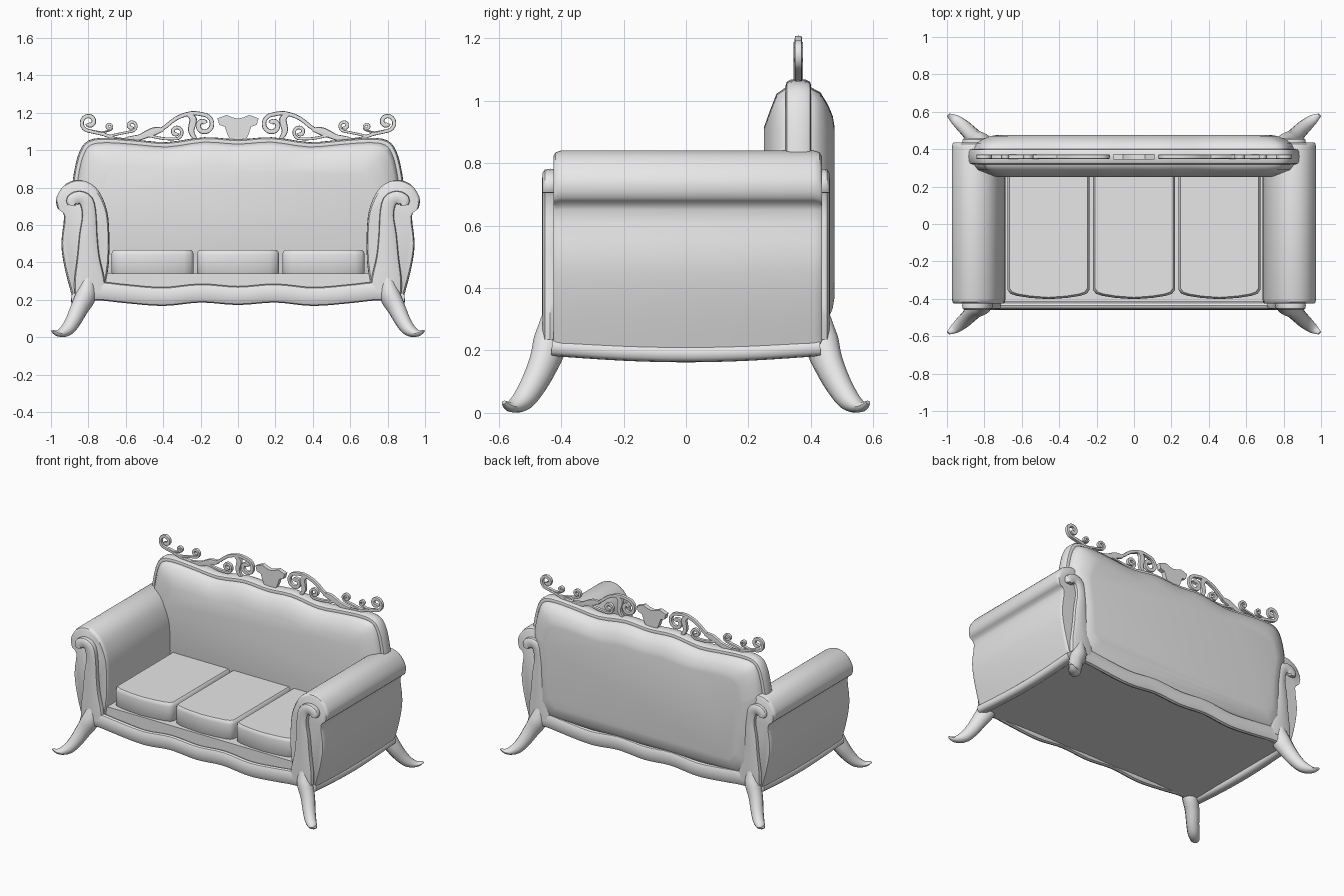
import bpy
import bmesh
import math
from mathutils import Vector

if "Cube" in bpy.data.objects:
    bpy.data.objects.remove(bpy.data.objects["Cube"], do_unlink=True)

# One plain upholstery colour
GREY = (0.8, 0.8, 0.8, 1)
material = bpy.data.materials.new("light grey")
material.use_nodes = True
material.diffuse_color = GREY
material.node_tree.nodes["Principled BSDF"].inputs["Base Color"].default_value = GREY

SIDE_X = Vector((1, 0, 0))
SIDE_Y = Vector((0, 1, 0))
DIAGONAL = Vector((1, 1, 0)).normalized()


def smooth(points, steps=4):
    """Run a smooth curve through points of any dimension."""
    pts = [Vector(p) for p in points]
    out = []
    for i in range(len(pts) - 1):
        before, a, b = pts[max(i - 1, 0)], pts[i], pts[i + 1]
        after = pts[min(i + 2, len(pts) - 1)]
        for k in range(steps):
            t = k / steps
            leave, arrive = (b - before) / 2, (after - a) / 2
            bend = (b - a) * 3 - leave * 2 - arrive
            close = (a - b) * 2 + leave + arrive
            out.append(a + leave * t + bend * t * t + close * t ** 3)
    out.append(pts[-1])
    return out


def symmetric(half):
    """Extend a path that starts at x = 0 to the other side."""
    return [(-p[0], *p[1:]) for p in reversed(half[1:])] + list(half)


def loft(name, rings, mirror=(False, False), angle=40):
    """Skin a closed solid through rings of equal length."""
    bm = bmesh.new()
    loops = [[bm.verts.new(p) for p in ring] for ring in rings]
    count = len(loops[0])
    for low, high in zip(loops, loops[1:]):
        for i in range(count):
            j = (i + 1) % count
            bm.faces.new((low[i], low[j], high[j], high[i]))
    bm.faces.new(loops[0])
    bm.faces.new(loops[-1])
    bmesh.ops.recalc_face_normals(bm, faces=bm.faces)
    mesh = bpy.data.meshes.new(name)
    bm.to_mesh(mesh)
    bm.free()
    mesh.materials.append(material)
    mesh.shade_smooth()
    mesh.set_sharp_from_angle(angle=math.radians(angle))
    obj = bpy.data.objects.new(name, mesh)
    bpy.context.collection.objects.link(obj)
    if any(mirror):
        mod = obj.modifiers.new("mirror", 'MIRROR')
        mod.use_axis = (mirror[0], mirror[1], False)
        mod.use_mirror_merge = False
    return obj


def sweep(name, path, side, mirror=(False, False), sides=12, roundness=0.8):
    """Sweep a rounded section along (x, y, z, half width, half depth) points."""
    rings = []
    for i, p in enumerate(path):
        ahead, behind = path[min(i + 1, len(path) - 1)], path[max(i - 1, 0)]
        tangent = Vector(ahead[:3]) - Vector(behind[:3])
        across = side.cross(tangent).normalized()
        ring = []
        for k in range(sides):
            a = math.tau * k / sides
            u, v = [math.copysign(abs(f) ** roundness, f) for f in (math.cos(a), math.sin(a))]
            ring.append(Vector(p[:3]) + across * u * p[3] + side * v * p[4])
        rings.append(ring)
    return loft(name, rings, mirror)


# Rolled arms: one profile lofted front to back with softened ends
arm_profile = smooth([
    (0.72, 0.21), (0.69, 0.4), (0.69, 0.6), (0.71, 0.71), (0.76, 0.8), (0.84, 0.84),
    (0.92, 0.82), (0.97, 0.75), (0.965, 0.69), (0.93, 0.65), (0.945, 0.5),
    (0.925, 0.36), (0.885, 0.21)], 3)
arm_centre = Vector((0.82, 0.55))
rings = []
for y, scale in ((-0.425, 0.94), (-0.418, 0.98), (-0.4, 1), (0.41, 1), (0.428, 0.98), (0.435, 0.94)):
    ring = [arm_centre + (p - arm_centre) * scale for p in arm_profile]
    rings.append([(p.x, y, p.y) for p in ring])
loft("arm", rings, (True, False))

# Scrolled posts on both ends of the arms
post = [(0.79, 0.24, 0.085), (0.795, 0.32, 0.08), (0.8, 0.43, 0.06), (0.8, 0.55, 0.048),
        (0.795, 0.65, 0.038), (0.81, 0.725, 0.038), (0.85, 0.748, 0.034),
        (0.885, 0.73, 0.035), (0.89, 0.705, 0.02)]
sweep("arm_post", smooth([(x, -0.435, z, w, 0.026) for x, z, w in post], 3),
      SIDE_Y, (True, True), roundness=0.6)

# Splayed legs with upturned toes
sweep("leg", smooth([
    (0.8, -0.43, 0.32, 0.03, 0.03), (0.81, -0.435, 0.23, 0.058, 0.05),
    (0.85, -0.46, 0.15, 0.05, 0.045), (0.885, -0.495, 0.08, 0.042, 0.04),
    (0.918, -0.527, 0.037, 0.034, 0.036), (0.96, -0.562, 0.02, 0.017, 0.026),
    (0.992, -0.583, 0.034, 0.006, 0.01)]), DIAGONAL, (True, True), roundness=1)

# Wavy rails around the base
front_wave = [(0, 0.222), (0.2, 0.235), (0.4, 0.217), (0.6, 0.232), (0.72, 0.245), (0.8, 0.245)]
sweep("front_and_back_rail",
      smooth(symmetric([(x, -0.435, z, 0.05, 0.024) for x, z in front_wave])),
      SIDE_Y, (False, True))
sweep("side_rail", smooth([
    (0.86, y, z, 0.028, 0.032)
    for y, z in ((-0.43, 0.21), (-0.2, 0.195), (0, 0.19), (0.2, 0.195), (0.43, 0.21))]),
    SIDE_X, (True, False))


def block(name, x, front, back, bottom, top):
    """Plain box centred on x = 0."""
    outline = [(-x, front), (x, front), (x, back), (-x, back)]
    return loft(name, [[(*p, z) for p in outline] for z in (bottom, top)])


block("underside_panel", 0.86, -0.43, 0.43, 0.195, 0.24)
block("seat_base", 0.73, -0.415, 0.35, 0.22, 0.34)

# Three seat cushions with bowed fronts
half = [(0, -0.402), (0.1, -0.395), (0.17, -0.384), (0.205, -0.372), (0.22, -0.35), (0.22, 0.3)]
outline = symmetric(half)
for label, offset in (("right", -0.457), ("middle", 0), ("left", 0.457)):
    layers = ((0.335, 0.97), (0.345, 1), (0.44, 1), (0.455, 0.985), (0.465, 0.95))
    loft(label + "_seat_cushion",
         [[(offset + x * s, y * (s + 1) / 2, z) for x, y in outline] for z, s in layers])

# Padded backrest, bulging to the front and the back
crown = [(0, 1.037), (0.18, 1.048), (0.38, 1.022), (0.55, 1.035), (0.7, 1.045),
         (0.79, 1.033), (0.83, 0.98), (0.852, 0.9), (0.865, 0.82)]
crown_line = [(p.x, p.y) for p in smooth(symmetric(crown), 3)]
outline = crown_line + [(0.84, 0.6), (0.83, 0.32), (0.76, 0.24), (-0.76, 0.24),
                        (-0.83, 0.32), (-0.84, 0.6)]
bulge = ((0.25, 0.13), (0.268, 0.08), (0.29, 0.025), (0.32, 0.005), (0.4, 0.005),
         (0.43, 0.02), (0.455, 0.06), (0.47, 0.095), (0.475, 0.125))
middle = 0.64
loft("backrest", [[(x * (1 - i / 0.85), y, middle + (z - middle) * (1 - i / 0.4))
                   for x, z in outline] for y, i in bulge])

# Wooden frame along the top of the backrest
sweep("back_frame", [(x, 0.36, z, 0.021, 0.041) for x, z in crown_line], SIDE_Y, roundness=0.7)


def scroll(name, centre, radius, end, turn, tail):
    """Flat carved band that unwinds from a spiral into a tail."""
    line = []
    steps = 14
    for k in range(steps):
        t = k / (steps - 1)
        a = math.radians(end) - turn * (1 - t) * math.tau * 1.15
        r = radius * (0.22 + 0.78 * t)
        line.append((centre[0] + r * math.cos(a), centre[1] + r * math.sin(a)))
    line = smooth(line + tail, 3)
    path = []
    for k, p in enumerate(line):
        width = radius * 0.14 + 0.007 - 0.005 * k / len(line)
        path.append((p.x, 0.36, p.y, width, 0.012))
    sweep(name, path, SIDE_Y, (True, False), sides=8, roundness=0.5)


# Carved scrollwork on the crest
scroll("outer_scroll", (0.795, 1.15), 0.048, -90, -1, [(0.72, 1.085), (0.65, 1.06), (0.57, 1.055)])
scroll("small_scroll", (0.57, 1.13), 0.03, -90, 1, [(0.62, 1.09), (0.69, 1.075)])
scroll("arch_scroll", (0.185, 1.135), 0.055, 90, -1,
       [(0.25, 1.197), (0.33, 1.17), (0.41, 1.11), (0.5, 1.08), (0.6, 1.06)])
scroll("inner_scroll", (0.33, 1.097), 0.036, -90, 1, [(0.4, 1.062), (0.48, 1.078)])
scroll("outer_curl", (0.69, 1.125), 0.02, -90, 1, [(0.73, 1.095), (0.78, 1.105)])

# Carved leaves joined to the scrolls
for label, leaf in (
        ("arch_leaf", [(0.27, 1.19, 0.008), (0.24, 1.165, 0.02), (0.25, 1.1, 0.016), (0.22, 1.05, 0.008)]),
        ("tail_leaf", [(0.4, 1.11, 0.01), (0.45, 1.1, 0.022), (0.52, 1.07, 0.016), (0.56, 1.05, 0.01)])):
    sweep(label, smooth([(x, 0.36, z, w, 0.012) for x, z, w in leaf]),
          SIDE_Y, (True, False), sides=8, roundness=0.5)

# Central shield of the crest
half = [(0, 1.168), (0.03, 1.175), (0.06, 1.188), (0.11, 1.17), (0.1, 1.135),
        (0.07, 1.125), (0.055, 1.08), (0.035, 1.04)]
loft("crest_shield", [[(x, y, z) for x, z in symmetric(half)] for y in (0.345, 0.375)])
